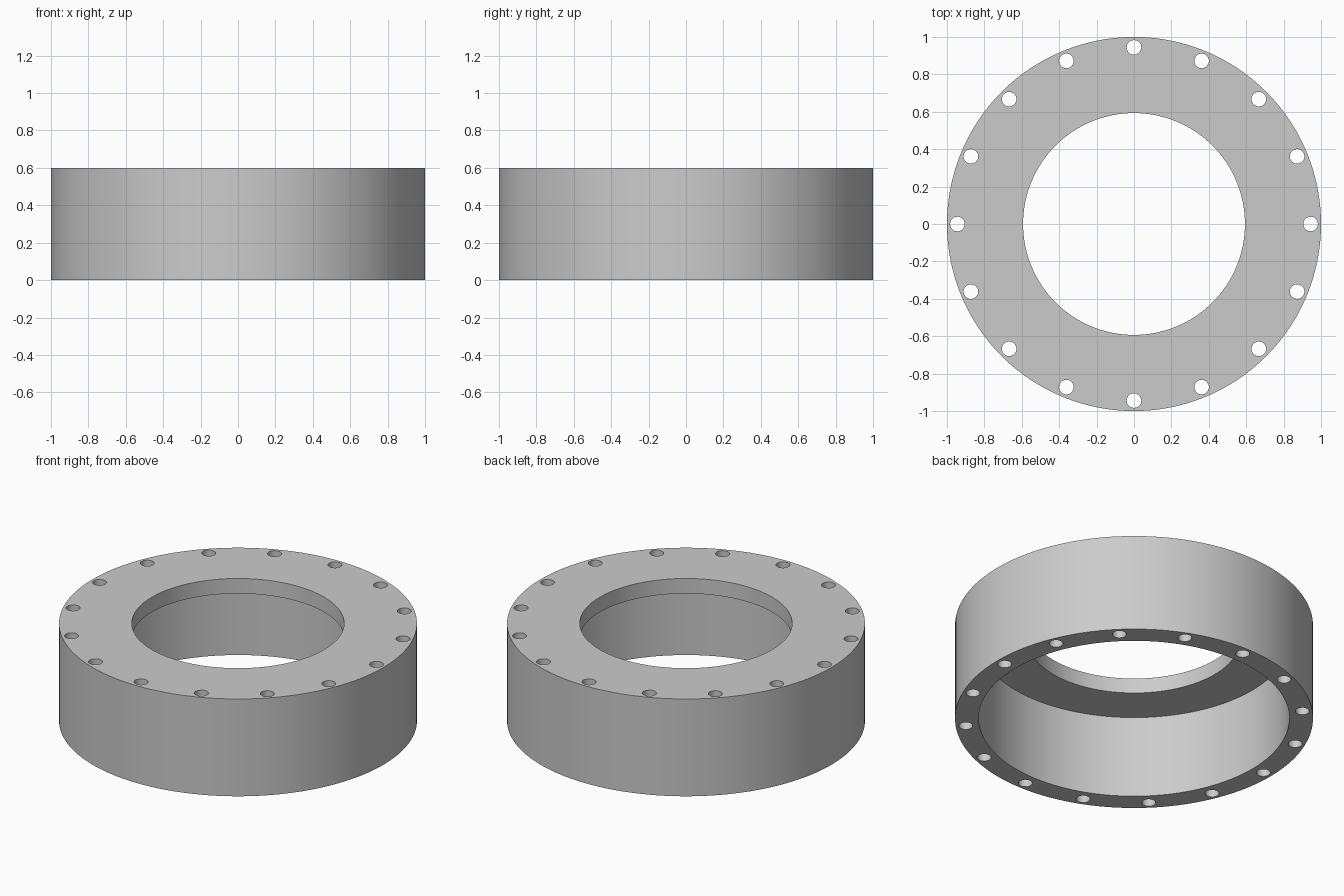
import bpy, bmesh, math

if "Cube" in bpy.data.objects:
    bpy.data.objects.remove(bpy.data.objects["Cube"])

SEGMENTS = 128
HEIGHT = 0.6
LIP_Z = 0.507          # underside of the top lip
OUTER, BORE, RECESS = 1.0, 0.593, 0.868
BOLTS, BOLT_CIRCLE, BOLT_RADIUS = 16, 0.944, 0.039


def make_object(name, bm):
    bmesh.ops.recalc_face_normals(bm, faces=bm.faces)
    mesh = bpy.data.meshes.new(name)
    bm.to_mesh(mesh)
    bm.free()
    obj = bpy.data.objects.new(name, mesh)
    bpy.context.collection.objects.link(obj)
    return obj


# Ring body: closed profile turned around z
profile = [(OUTER, 0), (OUTER, HEIGHT), (BORE, HEIGHT),
           (BORE, LIP_Z), (RECESS, LIP_Z), (RECESS, 0)]
bm = bmesh.new()
rings = []
for i in range(SEGMENTS):
    a = 2 * math.pi * i / SEGMENTS
    rings.append([bm.verts.new((r * math.cos(a), r * math.sin(a), z)) for r, z in profile])
for i in range(SEGMENTS):
    a, b = rings[i], rings[(i + 1) % SEGMENTS]
    for j in range(len(profile)):
        k = (j + 1) % len(profile)
        bm.faces.new((a[j], b[j], b[k], a[k]))
ring = make_object("flange_ring", bm)

# Bolt hole cutters: a circle of upright pins
bm = bmesh.new()
for i in range(BOLTS):
    a = 2 * math.pi * i / BOLTS
    pin = bmesh.ops.create_cone(bm, cap_ends=True, segments=32, radius1=BOLT_RADIUS,
                                radius2=BOLT_RADIUS, depth=HEIGHT + 0.2)
    bmesh.ops.translate(bm, verts=pin["verts"],
                        vec=(BOLT_CIRCLE * math.cos(a), BOLT_CIRCLE * math.sin(a), HEIGHT / 2))
cutter = make_object("bolt_hole_cutter", bm)
cutter.hide_render = True

# Cut the through holes and keep the result as plain mesh
mod = ring.modifiers.new("bolt_holes", "BOOLEAN")
mod.operation = "DIFFERENCE"
mod.solver = "EXACT"
mod.object = cutter
bpy.context.view_layer.objects.active = ring
ring.select_set(True)
cutter.select_set(False)
bpy.ops.object.modifier_apply(modifier=mod.name)
bpy.data.objects.remove(cutter)

# Grey metal, smooth walls with sharp rims
grey = bpy.data.materials.new("grey_metal")
grey.diffuse_color = (0.6, 0.6, 0.6, 1)
grey.use_nodes = True
grey.node_tree.nodes["Principled BSDF"].inputs["Base Color"].default_value = grey.diffuse_color
ring.data.materials.clear()
ring.data.materials.append(grey)
bpy.ops.object.shade_smooth_by_angle(angle=math.radians(30))
